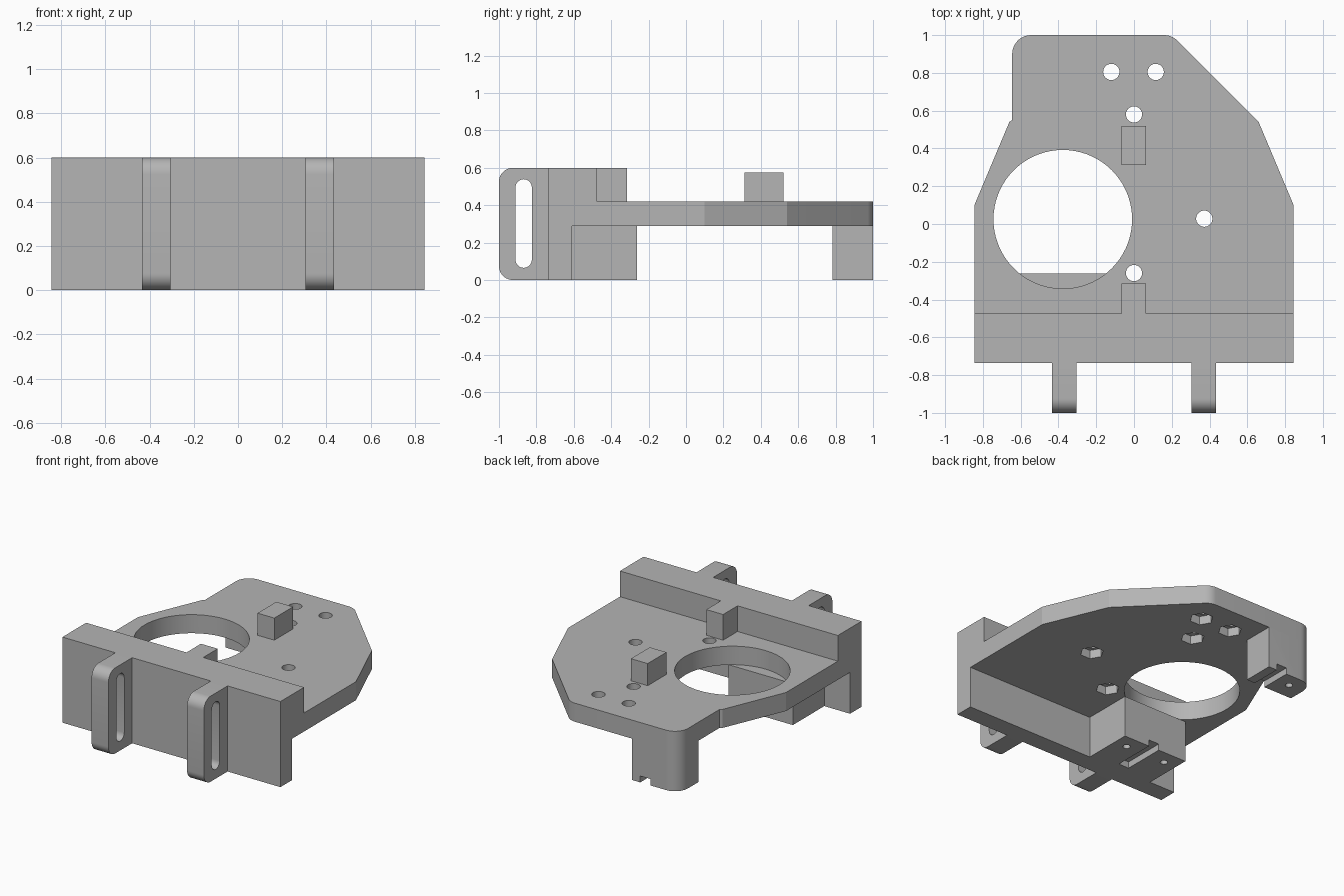
import bpy, bmesh
from math import sin, cos, radians

cube = bpy.data.objects.get("Cube")
if cube:
    bpy.data.objects.remove(cube, do_unlink=True)

grey = bpy.data.materials.new("plain_grey")
grey.use_nodes = True
colour = (0.46, 0.46, 0.46, 1)
grey.diffuse_color = colour
grey.node_tree.nodes["Principled BSDF"].inputs["Base Color"].default_value = colour


def arc(cx, cy, r, start, end, n=10):
    angles = [radians(start + (end - start) * i / n) for i in range(n + 1)]
    return [(cx + r * cos(a), cy + r * sin(a)) for a in angles]


def circle(cx, cy, r, n=32):
    return arc(cx, cy, r, 0, 360, n)[:-1]


def rect(x0, x1, y0, y1):
    return [(x0, y0), (x1, y0), (x1, y1), (x0, y1)]


def prism(name, outline, lo, hi, axis="z"):
    """Extrude an outline along z (points are x, y) or along x (points are y, z)."""
    def place(p, h):
        return (p[0], p[1], h) if axis == "z" else (h, p[0], p[1])
    bm = bmesh.new()
    low = [bm.verts.new(place(p, lo)) for p in outline]
    high = [bm.verts.new(place(p, hi)) for p in outline]
    bm.faces.new(low)
    bm.faces.new(high)
    for i in range(len(low)):
        j = (i + 1) % len(low)
        bm.faces.new((low[i], low[j], high[j], high[i]))
    bmesh.ops.recalc_face_normals(bm, faces=bm.faces[:])
    mesh = bpy.data.meshes.new(name)
    bm.to_mesh(mesh)
    bm.free()
    mesh.materials.append(grey)
    obj = bpy.data.objects.new(name, mesh)
    bpy.context.collection.objects.link(obj)
    return obj


def select(obj):
    bpy.ops.object.select_all(action="DESELECT")
    obj.select_set(True)
    bpy.context.view_layer.objects.active = obj


def cut(obj, *cutters):
    for cutter in cutters:
        cutter.hide_render = True
        mod = obj.modifiers.new("cut", "BOOLEAN")
        mod.operation = "DIFFERENCE"
        mod.solver = "EXACT"
        mod.object = cutter
        select(obj)
        bpy.ops.object.modifier_apply(modifier=mod.name)
        bpy.data.objects.remove(cutter, do_unlink=True)


UNDER, DECK, TOP = 0.29, 0.42, 0.6
back_left_corner = arc(-0.545, 0.9, 0.1, 90, 180)
parts = []

# Base plate with clipped corners
outline = ([(-0.845, -0.475), (0.845, -0.475), (0.845, 0.1), (0.66, 0.54)]
           + arc(0.159, 0.9, 0.1, 45, 90) + back_left_corner
           + [(-0.645, 0.55), (-0.66, 0.54), (-0.845, 0.1)])
plate = prism("base_plate", outline, UNDER, DECK)
parts.append(plate)

# Large round opening, bolt holes and hexagonal nut pockets
cut(plate, prism("opening", circle(-0.377, 0.025, 0.367, 72), 0.2, 0.5))
for x, y in [(-0.12, 0.805), (0.115, 0.805), (0, 0.58), (0.372, 0.028), (0, -0.26)]:
    cut(plate, prism("bolt_hole", circle(x, y, 0.043), 0.2, 0.5),
        prism("nut_pocket", circle(x, y, 0.076, 6), 0.2, UNDER + 0.06))

# Front wall, stepped back under the plate
parts.append(prism("front_wall", [(-0.737, 0), (-0.61, 0), (-0.61, UNDER),
                                  (-0.475, UNDER), (-0.475, TOP), (-0.737, TOP)],
                   -0.845, 0.845, "x"))

# Stub behind the wall and small post on the deck
parts.append(prism("wall_stub", rect(-0.067, 0.063, -0.475, -0.315), DECK, TOP))
parts.append(prism("deck_post", rect(-0.067, 0.063, 0.312, 0.52), DECK, 0.575))

# Mounting ears with rounded front corners and long slots
for name, x in [("right_ear", -0.37), ("left_ear", 0.37)]:
    profile = ([(-0.737, 0), (-0.737, TOP)] + arc(-0.925, TOP - 0.075, 0.075, 90, 180)
               + arc(-0.925, 0.075, 0.075, 180, 270))
    ear = prism(name, profile, x - 0.065, x + 0.065, "x")
    slot = arc(-0.868, 0.495, 0.044, 0, 180) + arc(-0.868, 0.109, 0.044, 180, 360)
    cut(ear, prism("ear_slot", slot, x - 0.2, x + 0.2, "x"))
    parts.append(ear)

# Foot block under the opening, with a groove and two screw holes
block = prism("foot_block", rect(-0.645, -0.145, -0.61, -0.262), 0, UNDER)
cut(block, prism("groove", rect(-0.425, -0.345, -0.56, -0.2), -0.1, 0.045))
for x in (-0.55, -0.24):
    cut(block, prism("screw_hole", circle(x, -0.36, 0.024, 20), -0.1, 0.18))
parts.append(block)

# Back leg following the rounded plate corner, with a groove and screw hole
leg = prism("back_leg", [(-0.28, 0.782), (-0.28, 1)] + back_left_corner
            + [(-0.645, 0.782)], 0, UNDER)
cut(leg, prism("groove", rect(-0.425, -0.345, 0.7, 1.1), -0.1, 0.045),
    prism("screw_hole", circle(-0.53, 0.9, 0.024, 20), -0.1, 0.18))
parts.append(leg)

for part in parts:
    select(part)
    bpy.ops.object.shade_smooth_by_angle(angle=radians(20))
